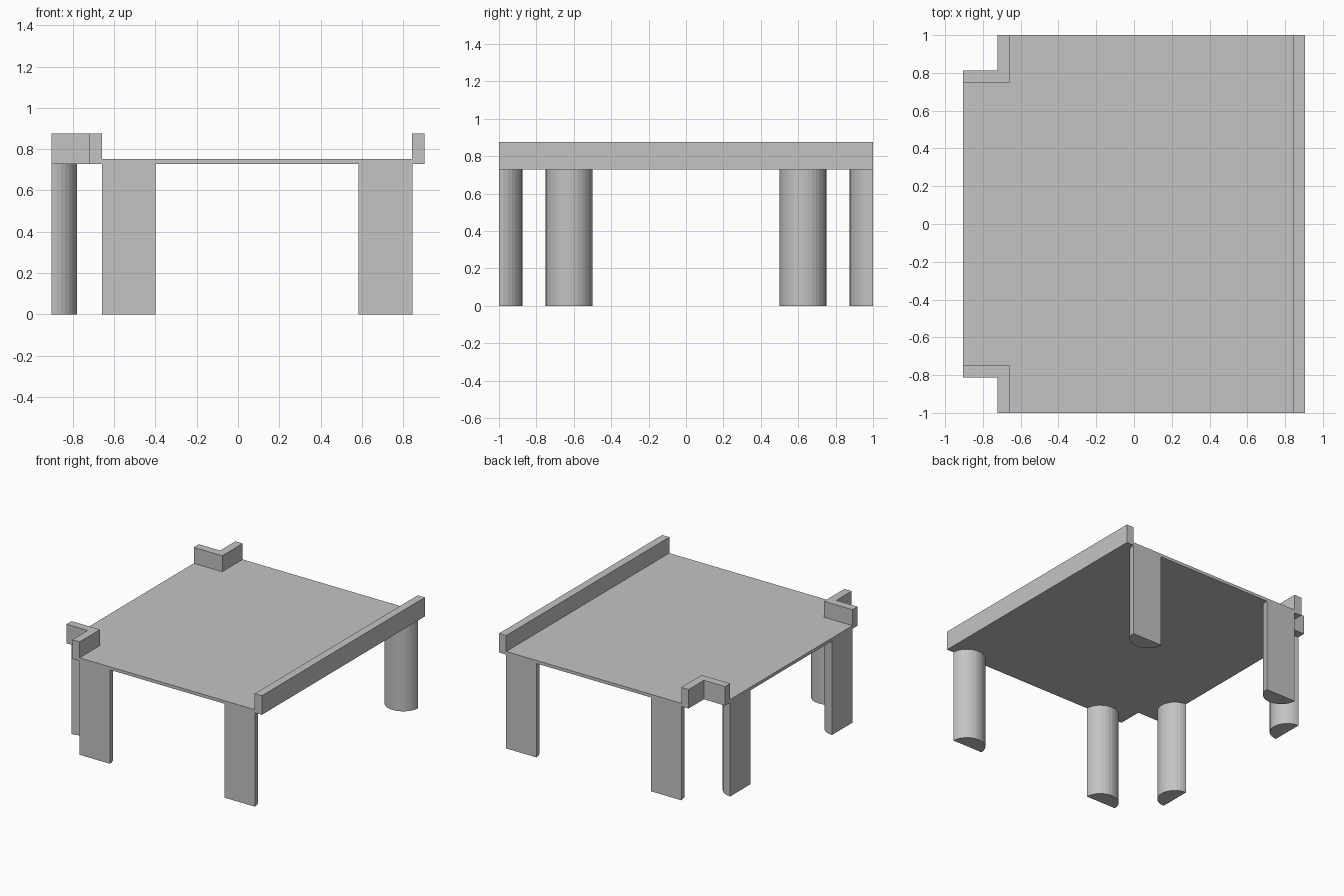
import bpy
import bmesh
import math

if "Cube" in bpy.data.objects:
    bpy.data.objects.remove(bpy.data.objects["Cube"])

grey = bpy.data.materials.new("plain_grey")
grey.diffuse_color = (0.55, 0.55, 0.55, 1.0)
grey.use_nodes = True
grey.node_tree.nodes["Principled BSDF"].inputs["Base Color"].default_value = grey.diffuse_color

X0, X1 = -0.905, 0.905   # outer side limits
XI = -0.66               # inner face of corner brackets
XR = 0.844               # inner face of side rail
YN, Y1 = 0.75, 1.0       # notch line and end limit
T = 0.0625               # rail thickness
Z_UNDER, Z_DECK, Z_TOP = 0.729, 0.753, 0.877


def prism(name, outline, z0, z1):
    """Extrude a flat outline from z0 to z1."""
    bm = bmesh.new()
    base = bm.faces.new([bm.verts.new((x, y, z0)) for x, y in outline])
    res = bmesh.ops.extrude_face_region(bm, geom=[base], use_keep_orig=True)
    for v in res["geom"]:
        if isinstance(v, bmesh.types.BMVert):
            v.co.z = z1
    bmesh.ops.recalc_face_normals(bm, faces=bm.faces[:])
    mesh = bpy.data.meshes.new(name)
    bm.to_mesh(mesh)
    bm.free()
    mesh.materials.append(grey)
    obj = bpy.data.objects.new(name, mesh)
    bpy.context.collection.objects.link(obj)
    return obj


def half_round(name, cx, cy, half_width, depth, angle, steps=16):
    """Leg with a flat outer face and a curved side bulging towards angle."""
    ca, sa = math.cos(angle), math.sin(angle)
    pts = []
    for i in range(steps + 1):
        a = -math.pi / 2 + math.pi * i / steps
        u, v = depth * math.cos(a), half_width * math.sin(a)
        pts.append((cx + u * ca - v * sa, cy + u * sa + v * ca))
    return prism(name, pts, 0.0, Z_UNDER)


# Deck with two notched corners
prism("deck", [(X0, -YN), (XI, -YN), (XI, -Y1), (XR, -Y1),
               (XR, Y1), (XI, Y1), (XI, YN), (X0, YN)], Z_UNDER, Z_DECK)

# Long side rail
prism("side_rail", [(XR, -Y1), (X1, -Y1), (X1, Y1), (XR, Y1)], Z_UNDER, Z_TOP)

for s, end in ((-1, "front"), (1, "back")):
    # L-shaped bracket lining the notch
    prism(end + "_corner_bracket",
          [(X0, s * YN), (XI, s * YN), (XI, s * Y1), (XI - T, s * Y1),
           (XI - T, s * (YN + T)), (X0, s * (YN + T))], Z_UNDER, Z_TOP)
    # Two legs on the end edge, one on the left edge
    inward = -s * math.pi / 2
    half_round(end + "_left_leg", XI + 0.13, s * Y1, 0.13, 0.125, inward)
    half_round(end + "_right_leg", XR - 0.129, s * Y1, 0.13, 0.125, inward)
    half_round(end + "_side_leg", X0, s * 0.625, 0.125, 0.125, 0.0)
